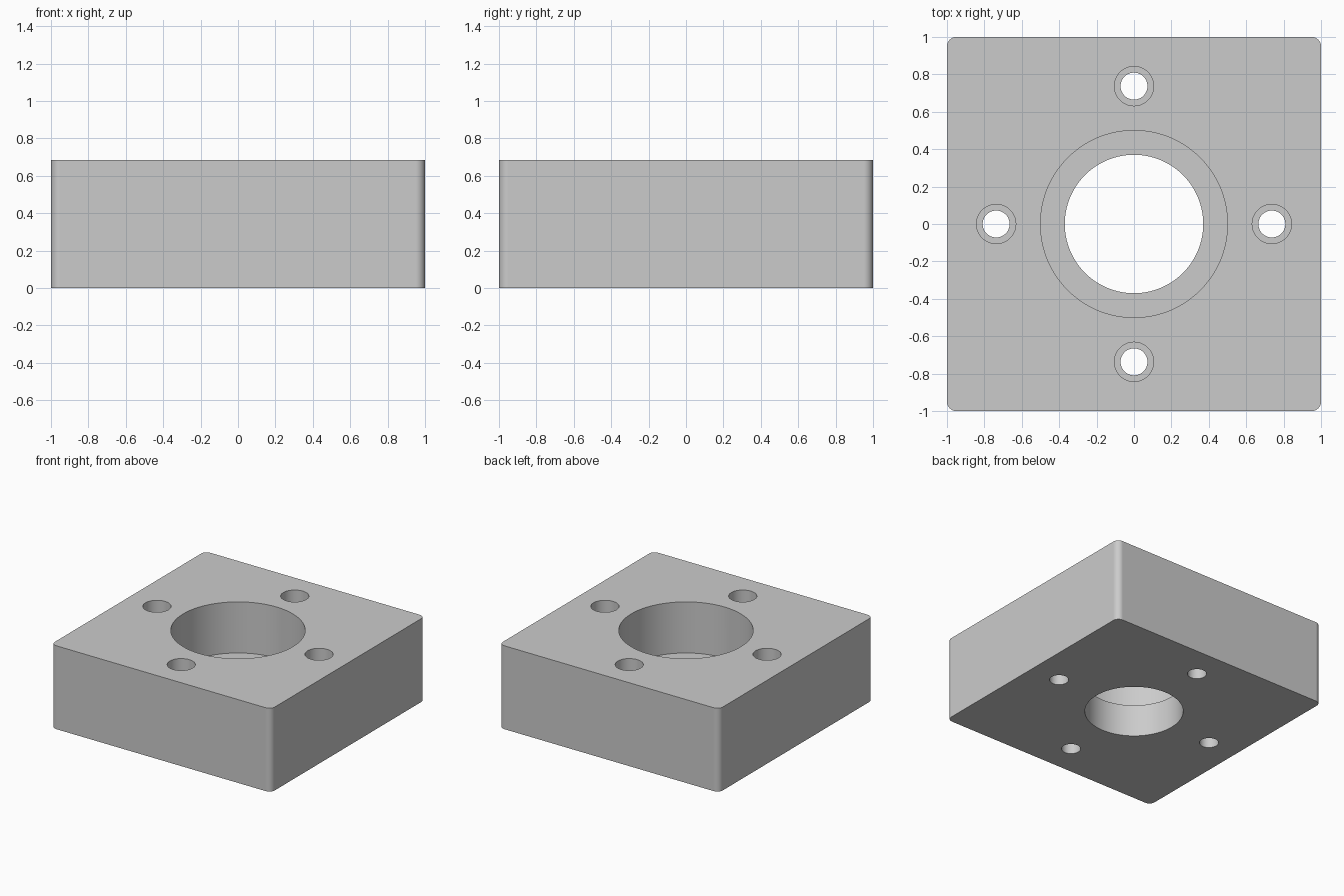
import bpy
import bmesh
from math import cos, sin, tau, radians

cube = bpy.data.objects.get("Cube")
if cube:
    bpy.data.objects.remove(cube, do_unlink=True)

HEIGHT = 0.685
CORNER = 0.05
BOLT_CIRCLE = 0.737

grey = bpy.data.materials.new("machined grey")
grey.use_nodes = True
grey.diffuse_color = (0.6, 0.6, 0.6, 1)
grey.node_tree.nodes["Principled BSDF"].inputs["Base Color"].default_value = (0.6, 0.6, 0.6, 1)


def add_object(name, bm):
    bmesh.ops.recalc_face_normals(bm, faces=bm.faces)
    mesh = bpy.data.meshes.new(name)
    bm.to_mesh(mesh)
    bm.free()
    mesh.materials.append(grey)
    obj = bpy.data.objects.new(name, mesh)
    bpy.context.collection.objects.link(obj)
    return obj


def lathe(bm, x, y, profile, sides):
    """Closed solid of revolution from (radius, z) pairs."""
    rings = [[bm.verts.new((x + r * cos(tau * i / sides), y + r * sin(tau * i / sides), z))
              for i in range(sides)] for r, z in profile]
    for low, high in zip(rings, rings[1:]):
        for i in range(sides):
            j = (i + 1) % sides
            bm.faces.new((low[i], low[j], high[j], high[i]))
    bm.faces.new(rings[0])
    bm.faces.new(rings[-1])


def stepped_hole(bm, x, y, narrow, wide, seat, sides):
    lathe(bm, x, y, [(narrow, -0.1), (narrow, seat), (wide, seat), (wide, HEIGHT + 0.1)], sides)


# Square block with rounded vertical corners
bm = bmesh.new()
bmesh.ops.create_cube(bm, size=1)
for v in bm.verts:
    v.co = (v.co.x * 2, v.co.y * 2, (v.co.z + 0.5) * HEIGHT)
uprights = [e for e in bm.edges if abs(e.verts[0].co.z - e.verts[1].co.z) > 0.1]
bmesh.ops.bevel(bm, geom=uprights, offset=CORNER, segments=8, profile=0.5, affect='EDGES')
block = add_object("flange_block", bm)

# Counterbored centre bore and four counterbored bolt holes
bm = bmesh.new()
stepped_hole(bm, 0, 0, 0.37, 0.5, 0.265, 128)
for k in range(4):
    a = tau * k / 4
    stepped_hole(bm, BOLT_CIRCLE * cos(a), BOLT_CIRCLE * sin(a), 0.072, 0.105, 0.345, 64)
cutter = add_object("hole_cutter", bm)
cutter.hide_render = True

# Cut the holes, then discard the cutter
cut = block.modifiers.new("holes", 'BOOLEAN')
cut.operation = 'DIFFERENCE'
cut.solver = 'EXACT'
cut.object = cutter
bpy.ops.object.select_all(action='DESELECT')
block.select_set(True)
bpy.context.view_layer.objects.active = block
bpy.ops.object.modifier_apply(modifier=cut.name)
bpy.data.objects.remove(cutter, do_unlink=True)

# Smooth round walls, crisp rims and flat sides
bpy.ops.object.shade_smooth_by_angle(angle=radians(30))
normals = block.modifiers.new("flat sides", 'WEIGHTED_NORMAL')
normals.keep_sharp = True
